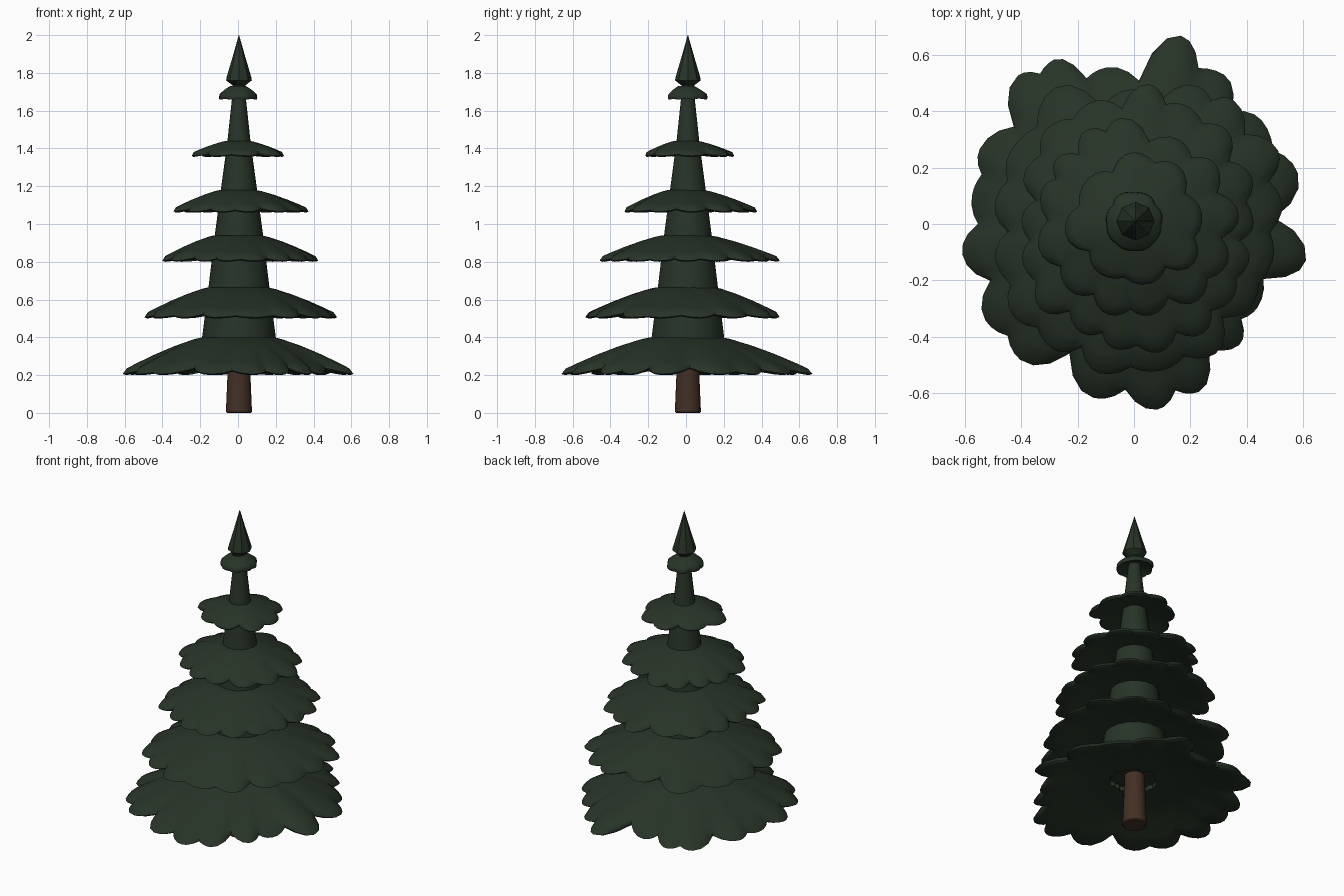
import bpy, bmesh, math

if "Cube" in bpy.data.objects:
    bpy.data.objects.remove(bpy.data.objects["Cube"])


def material(name, rgb):
    m = bpy.data.materials.new(name)
    m.diffuse_color = (*rgb, 1)
    m.use_nodes = True
    m.node_tree.nodes["Principled BSDF"].inputs["Base Color"].default_value = m.diffuse_color
    return m


GREEN = material("dark green", (0.021, 0.034, 0.021))
BROWN = material("brown bark", (0.058, 0.029, 0.019))
CX, CY = 0.005, 0.01          # axis of the stem


def make(name, bm, mat, angle=40):
    bmesh.ops.recalc_face_normals(bm, faces=bm.faces)
    me = bpy.data.meshes.new(name)
    bm.to_mesh(me)
    bm.free()
    me.materials.append(mat)
    ob = bpy.data.objects.new(name, me)
    bpy.context.collection.objects.link(ob)
    bpy.ops.object.select_all(action='DESELECT')
    ob.select_set(True)
    bpy.context.view_layer.objects.active = ob
    bpy.ops.object.shade_smooth_by_angle(angle=math.radians(angle))
    return ob


def bridge(bm, rings, capped=True):
    n = len(rings[0])
    for a, b in zip(rings, rings[1:]):
        for i in range(n):
            j = (i + 1) % n
            bm.faces.new((a[i], a[j], b[j], b[i]))
    if capped:
        bm.faces.new(rings[0])
        bm.faces.new(rings[-1])


def lathe(name, profile, sides, mat, angle=40):
    bm = bmesh.new()
    rings = [[bm.verts.new((CX + r * math.cos(2 * math.pi * i / sides),
                            CY + r * math.sin(2 * math.pi * i / sides), z))
              for i in range(sides)] for r, z in profile]
    bridge(bm, rings)
    return make(name, bm, mat, angle)


def outline(tips, steps=3):
    """Rounded lobes with sharp notches: list of (angle, radius, notch depth 0..1)."""
    pts = []
    for k, (a, r, notch) in enumerate(tips):
        b, r2, _ = tips[(k + 1) % len(tips)]
        if b < a:
            b += 360
        mid = (a + b) / 2
        for s in range(steps):
            u = s / steps
            pts.append((a + (mid - a) * u, r + (notch - r) * u ** 2, u ** 2 * (1 - notch / max(r, r2))))
        for s in range(steps):
            u = 1 - s / steps
            pts.append((b + (mid - b) * u, r2 + (notch - r2) * u ** 2, u ** 2 * (1 - notch / max(r, r2))))
    return pts


def tier(name, tips, r_in, z_top, z_rim, thick):
    """Drooping skirt of branches: domed top, thin lobed rim, hollow underside."""
    pts = outline(tips)
    h = z_top - z_rim - thick * 0.5
    bm = bmesh.new()
    rings = []

    def ring(t, z, lift):
        row = []
        for a, r, d in pts:
            rad = r_in + (r - r_in) * t
            c, s = math.cos(math.radians(a)), math.sin(math.radians(a))
            row.append(bm.verts.new((rad * c, rad * s, z + lift * d * h)))
        rings.append(row)

    ring(-0.15, z_top, 0)
    for t, f in ((0, 1), (0.12, 0.93), (0.35, 0.74), (0.6, 0.49), (0.82, 0.24), (0.95, 0.08)):
        ring(t, z_rim + thick * 0.5 + h * f, t * 0.9)
    ring(1, z_rim + thick * 0.15, 0.9)
    ring(0.96, z_rim, 0.9)
    for t, f in ((0.75, 0.14), (0.45, 0.36), (0.1, 0.5), (-0.15, 0.52)):
        ring(t, z_rim + h * f, t * 0.8 if t > 0 else 0)
    bridge(bm, rings, False)
    for a, b in zip(rings[-1], rings[-1][1:] + rings[-1][:1]):
        i = rings[-1].index(a)
        j = (i + 1) % len(pts)
        bm.faces.new((a, b, rings[0][j], rings[0][i]))
    return make(name, bm, GREEN, 50)


def even(pairs, f):
    """Give each lobe a notch at a fraction of its smaller neighbour."""
    n = len(pairs)
    return [(a, r, f[k % len(f)] * min(r, pairs[(k + 1) % n][1])) for k, (a, r) in enumerate(pairs)]


# Trunk
lathe("trunk", [(0.062, 0), (0.069, 0.006), (0.06, 0.22), (0.056, 0.34)], 16, BROWN)

# Tapering foliage core
lathe("foliage_core", [(0.2, 0.32), (0.195, 0.4), (0.162, 0.66), (0.128, 0.94),
                       (0.096, 1.18), (0.062, 1.43), (0.033, 1.7)], 18, GREEN)

# Branch tiers, bottom to top
t1 = [(17, .61, .56), (39, .585, .53), (59, .62, .60), (76, .69, .51), (100, .565, .545),
      (116, .65, .63), (128, .67, .55), (154, .61, .57), (170, .585, .555), (190, .62, .55),
      (213, .63, .60), (230, .63, .515), (257, .635, .59), (277, .665, .61), (291, .64, .515),
      (311, .57, .51), (326, .53, .50), (348, .625, .50)]
t2 = [(8, .53), (27, .575), (51, .565), (65, .54), (90, .48), (120, .56), (150, .51), (172, .5),
      (195, .51), (217, .54), (237, .53), (257, .545), (280, .53), (302, .545), (325, .51), (345, .51)]
t3 = [(0, .425), (22, .45), (45, .47), (66, .46), (84, .5), (108, .46), (132, .46), (155, .43),
      (178, .4), (200, .42), (222, .45), (245, .43), (262, .45), (281, .465), (302, .46),
      (322, .44), (342, .43)]
t4 = [(5, .375), (36, .36), (62, .34), (97, .38), (117, .375), (140, .36), (160, .35), (195, .35),
      (225, .33), (255, .335), (280, .33), (310, .355), (337, .36)]
t5 = [(8, .245), (53, .26), (90, .255), (135, .23), (188, .247), (235, .215), (285, .22), (327, .255)]
t6 = [(20, .106), (65, .116), (115, .118), (160, .104), (205, .1), (250, .098), (295, .1), (340, .1)]
tier("branch_tier_1", t1, 0.19, 0.40, 0.20, 0.04)
tier("branch_tier_2", even(t2, (.95, .9, .96)), 0.155, 0.665, 0.50, 0.04)
tier("branch_tier_3", even(t3, (.96, .9, .94)), 0.125, 0.94, 0.80, 0.04)
tier("branch_tier_4", even(t4, (.88, .92)), 0.095, 1.18, 1.06, 0.04)
tier("branch_tier_5", even(t5, (.87, .9)), 0.062, 1.44, 1.355, 0.04)
tier("branch_tier_6", even(t6, (.97,)), 0.04, 1.73, 1.66, 0.045)

# Pointed top
lathe("tree_top", [(0.03, 1.68), (0.035, 1.735), (0.068, 1.76), (0.066, 1.775),
                   (0.032, 1.89), (0.001, 2.0)], 8, GREEN)
